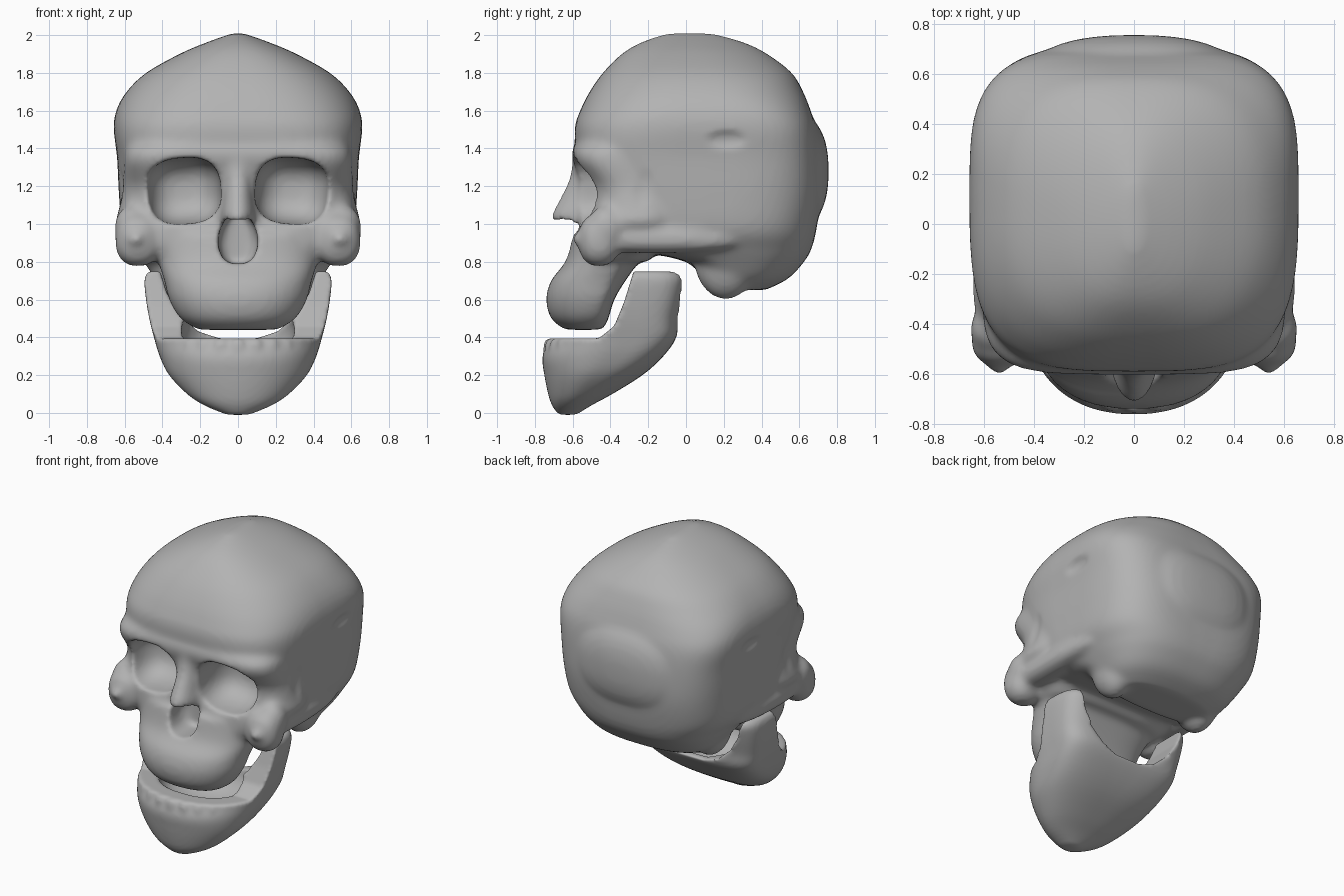
import bpy, bmesh, math
from mathutils import Matrix, Vector

bone = bpy.data.materials.new("bone grey")
bone.diffuse_color = (0.45, 0.45, 0.45, 1)


def spow(v, p):
    return math.copysign(abs(v) ** p, v)


def catmull(rows, steps=4):
    """Smooth a list of section rows."""
    out = []
    for i in range(len(rows) - 1):
        a, b, c, d = rows[max(i - 1, 0)], rows[i], rows[i + 1], rows[min(i + 2, len(rows) - 1)]
        for s in range(steps):
            t = s / steps
            out.append([0.5 * (2 * q + (r - p) * t + (2 * p - 5 * q + 4 * r - w) * t * t
                               + (3 * q - p - 3 * r + w) * t ** 3)
                        for p, q, r, w in zip(a, b, c, d)])
    return out + [list(rows[-1])]


def loft(bm, rows, smooth=True, seg=64):
    """Stack sections: z, half width, front y, widest y, back y, front and back squareness."""
    rings = []
    for z, hw, yf, yc, yb, nf, nb in (catmull(rows) if smooth else rows):
        ring = []
        for k in range(seg):
            a = 2 * math.pi * k / seg
            s, c = math.sin(a), math.cos(a)
            n, d = (nb, yb - yc) if s > 0 else (nf, yc - yf)
            ring.append(bm.verts.new((hw * spow(c, 2 / n), yc + d * spow(s, 2 / n), z)))
        rings.append(ring)
    for lo, hi in zip(rings, rings[1:]):
        for k in range(seg):
            j = (k + 1) % seg
            bm.faces.new((lo[k], lo[j], hi[j], hi[k]))
    bm.faces.new(rings[0][::-1])
    bm.faces.new(rings[-1])


def blob(bm, centre, radii, n=2.0, tilt=0.0, mirror=False):
    """Superellipsoid, optionally copied to the other side."""
    for side in ((1, -1) if mirror else (1,)):
        vs = bmesh.ops.create_uvsphere(bm, u_segments=40, v_segments=24, radius=1)["verts"]
        rot = Matrix.Rotation(tilt * side, 3, 'Y')
        for v in vs:
            f = sum(abs(q) ** n for q in v.co) ** (-1 / n)
            p = rot @ Vector([q * f * r for q, r in zip(v.co, radii)])
            v.co = (side * centre[0] + p.x, centre[1] + p.y, centre[2] + p.z)


def finish(name, bm, cutter=False):
    bmesh.ops.recalc_face_normals(bm, faces=bm.faces)
    me = bpy.data.meshes.new(name)
    bm.to_mesh(me)
    bm.free()
    me.materials.append(bone)
    ob = bpy.data.objects.new(name, me)
    bpy.context.collection.objects.link(ob)
    if cutter:
        ob.hide_render = True
        ob.display_type = 'WIRE'
    return ob


def sculpt(ob, cutters, voxel, rounds):
    """Fuse the parts, carve the hollows, then soften."""
    def remesh():
        m = ob.modifiers.new("fuse", 'REMESH')
        m.mode, m.voxel_size, m.use_smooth_shade = 'VOXEL', voxel, True

    def soften(n):
        m = ob.modifiers.new("soften", 'SMOOTH')
        m.factor, m.iterations = 0.5, n
    remesh()
    soften(rounds)
    for c in cutters:
        m = ob.modifiers.new("carve", 'BOOLEAN')
        m.operation, m.solver, m.object = 'DIFFERENCE', 'EXACT', c
    remesh()
    soften(5)


# Braincase
bm = bmesh.new()
loft(bm, [
    (0.65, 0.34, 0.14, 0.25, 0.42, 2.5, 2.5),
    (0.71, 0.43, 0.09, 0.25, 0.54, 3, 2.7),
    (0.80, 0.50, 0.00, 0.22, 0.625, 3, 2.9),
    (0.87, 0.55, -0.28, 0.15, 0.665, 3, 3.1),
    (0.97, 0.61, -0.40, 0.10, 0.69, 3.2, 3.3),
    (1.15, 0.63, -0.44, 0.10, 0.715, 3.6, 3.5),
    (1.35, 0.64, -0.565, 0.12, 0.71, 3.7, 3.7),
    (1.50, 0.658, -0.59, 0.12, 0.69, 3.4, 3.7),
    (1.60, 0.645, -0.56, 0.12, 0.66, 3.1, 3.3),
    (1.70, 0.59, -0.51, 0.10, 0.62, 2.8, 2.8),
    (1.80, 0.487, -0.44, 0.08, 0.56, 2.6, 2.5),
    (1.90, 0.31, -0.34, 0.05, 0.43, 2.4, 2.2),
    (1.96, 0.17, -0.24, 0.02, 0.31, 2.2, 2),
    (2.01, 0.03, -0.10, 0.01, 0.14, 2, 2)])
blob(bm, (0, 0.50, 1.28), (0.47, 0.255, 0.33), 2.5)             # back bulge
blob(bm, (0.34, 0.21, 0.83), (0.13, 0.17, 0.23), mirror=True)   # bone behind the ear
# Face block, brow to cheek
loft(bm, [
    (0.80, 0.43, -0.60, -0.35, -0.20, 2.5, 3),
    (0.90, 0.54, -0.575, -0.30, -0.10, 3.3, 3),
    (1.00, 0.64, -0.56, -0.25, 0.0, 3.2, 3),
    (1.08, 0.63, -0.55, -0.22, 0.0, 2.9, 3),
    (1.20, 0.61, -0.55, -0.22, 0.0, 3, 3),
    (1.34, 0.605, -0.60, -0.22, 0.0, 4.5, 3),
    (1.41, 0.59, -0.595, -0.20, 0.0, 4, 3),
    (1.47, 0.52, -0.53, -0.20, 0.0, 3.5, 3)])
blob(bm, (0.53, -0.46, 0.915), (0.12, 0.11, 0.14), 2.4, mirror=True)    # cheekbone
blob(bm, (0.56, -0.42, 0.98), (0.095, 0.10, 0.12), 2, mirror=True)      # cheekbone top
blob(bm, (0.54, -0.15, 0.92), (0.09, 0.46, 0.075), 2.3, mirror=True)    # cheek arch
# Upper jaw
loft(bm, [
    (0.44, 0.21, -0.64, -0.52, -0.44, 2.2, 3),
    (0.50, 0.305, -0.715, -0.50, -0.41, 2.2, 3),
    (0.60, 0.365, -0.74, -0.47, -0.38, 2.3, 3),
    (0.70, 0.39, -0.715, -0.45, -0.32, 2.4, 3),
    (0.80, 0.42, -0.64, -0.40, -0.25, 2.6, 3),
    (0.95, 0.43, -0.60, -0.35, -0.15, 2.8, 3)])
# Nose bridge
loft(bm, [
    (0.99, 0.09, -0.68, -0.50, -0.40, 2, 2),
    (1.04, 0.10, -0.715, -0.50, -0.40, 2, 2),
    (1.14, 0.085, -0.665, -0.50, -0.40, 2, 2),
    (1.25, 0.08, -0.615, -0.50, -0.40, 2, 2),
    (1.38, 0.09, -0.60, -0.50, -0.40, 2, 2)])
skull = finish("skull", bm)

# Eye sockets, nose opening and temple dents
bm = bmesh.new()
blob(bm, (0.285, -0.57, 1.175), (0.195, 0.27, 0.175), 2.7, 0.08, mirror=True)
eyes = finish("eye_socket_cutter", bm, True)
bm = bmesh.new()
loft(bm, [(z, w, yf, -0.55, -0.44, 4, 3) for z, w, yf in
          ((0.79, 0.03, -0.9), (0.82, 0.08, -0.9), (0.90, 0.105, -0.9), (0.98, 0.09, -0.85),
           (1.03, 0.06, -0.65), (1.07, 0.02, -0.62))])
nose = finish("nose_cutter", bm, True)
bm = bmesh.new()
blob(bm, (0.70, -0.24, 1.20), (0.095, 0.13, 0.18), mirror=True)
blob(bm, (0.74, 0.22, 1.44), (0.11, 0.20, 0.09), mirror=True)
temples = finish("temple_cutter", bm, True)
sculpt(skull, (eyes, nose, temples), 0.016, 10)

# Lower jaw, a rounded scoop
bm = bmesh.new()
loft(bm, [
    (-0.01, 0.06, -0.675, -0.63, -0.58, 2, 2),
    (0.04, 0.18, -0.71, -0.60, -0.50, 2, 2.2),
    (0.10, 0.27, -0.73, -0.56, -0.39, 2, 2.5),
    (0.20, 0.365, -0.75, -0.48, -0.23, 2.1, 3),
    (0.30, 0.415, -0.76, -0.40, -0.12, 2.2, 4),
    (0.40, 0.445, -0.72, -0.35, -0.05, 2.2, 5),
    (0.50, 0.47, -0.72, -0.35, -0.035, 2.2, 5),
    (0.62, 0.49, -0.72, -0.35, -0.005, 2.2, 5),
    (0.71, 0.495, -0.72, -0.35, 0.012, 2.2, 5),
    (0.75, 0.475, -0.72, -0.35, -0.01, 2.2, 5)])
# Lower teeth
for k in range(-4, 5):
    a = k * 0.23
    blob(bm, (0.385 * math.sin(a), -0.40 - 0.325 * math.cos(a), 0.335), (0.038, 0.03, 0.055), 3.5)
jaw = finish("lower_jaw", bm)

# Space above the tooth row and in front of the jaw branches
bm = bmesh.new()
prof = [(-1, 0.395), (-0.46, 0.395), (-0.38, 0.46), (-0.33, 0.58), (-0.28, 0.74), (-0.28, 1), (-1, 1)]
ends = [[bm.verts.new((x, y, z)) for y, z in prof] for x in (-1, 1)]
for e in ends:
    bm.faces.new(e)
for k in range(len(prof)):
    j = (k + 1) % len(prof)
    bm.faces.new((ends[0][k], ends[0][j], ends[1][j], ends[1][k]))
front_gap = finish("jaw_front_cutter", bm, True)
# Sloping space between the branches, and the hollow of the scoop
bm = bmesh.new()
loft(bm, [(z, w, -1, 0, 1, 20, 20) for z, w in
          ((0.395, 0.10), (0.43, 0.21), (0.52, 0.31), (0.63, 0.375), (0.90, 0.46))], smooth=False)
middle_gap = finish("jaw_middle_cutter", bm, True)
bm = bmesh.new()
blob(bm, (0, -0.36, 0.42), (0.30, 0.25, 0.20), 2.3)
hollow = finish("jaw_hollow_cutter", bm, True)
sculpt(jaw, (front_gap, middle_gap, hollow), 0.012, 4)
